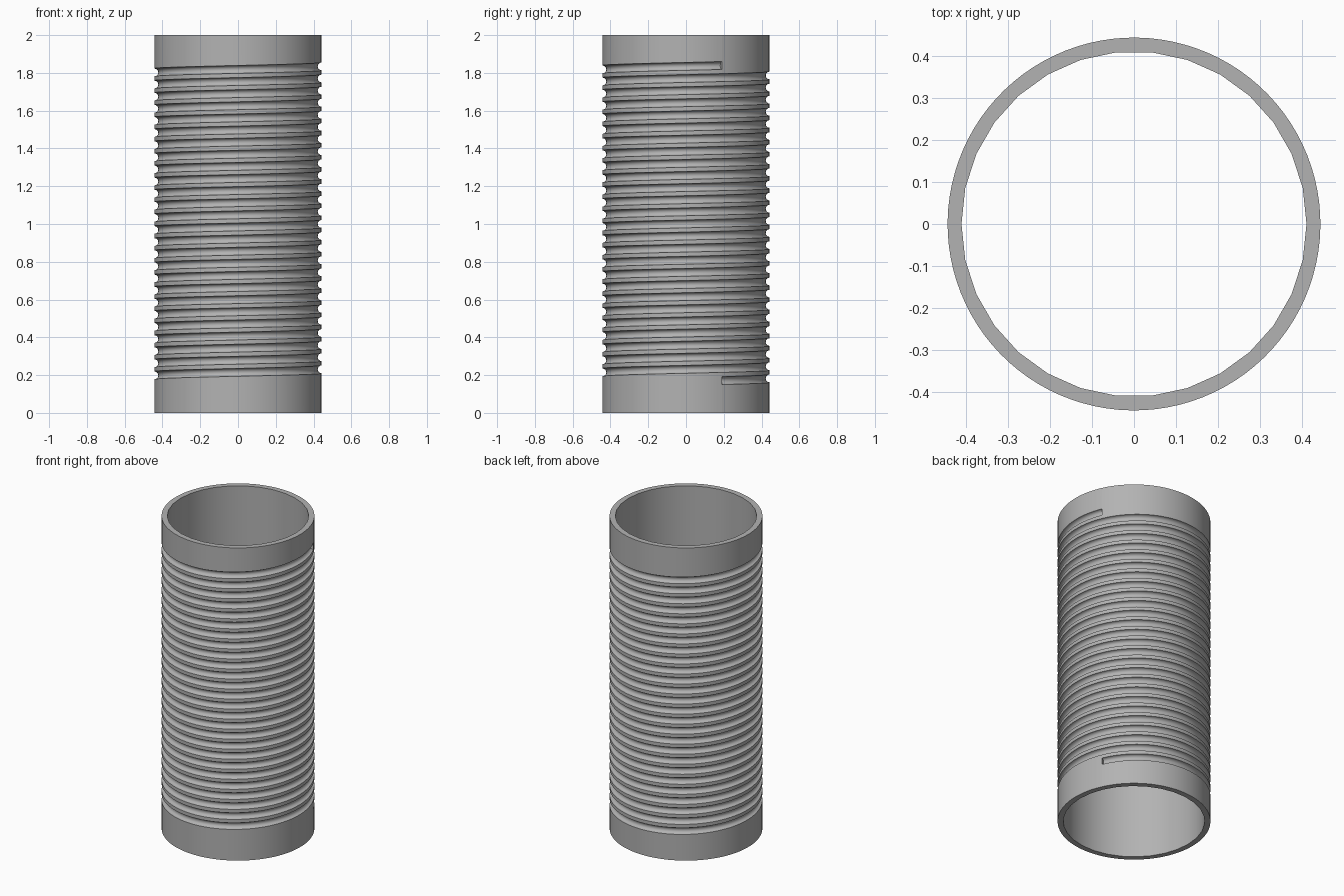
import bpy
import bmesh
import math

cube = bpy.data.objects.get("Cube")
if cube:
    bpy.data.objects.remove(cube)

HEIGHT, OUTER, INNER = 2.0, 0.443, 0.41
COLUMNS, INNER_SIDES = 96, 30
TURNS, START_Z, END_Z = 26, 0.171, 1.839
GROOVE, ARC = 0.021, 8
SEAM = math.asin(0.19 / OUTER)
PITCH = (END_Z - START_Z) / TURNS

grey = bpy.data.materials.new("grey plastic")
grey.use_nodes = True
colour = (0.45, 0.45, 0.45, 1)
grey.diffuse_color = colour
grey.node_tree.nodes["Principled BSDF"].inputs["Base Color"].default_value = colour

bm = bmesh.new()


def point(radius, angle, z):
    return bm.verts.new((radius * math.cos(angle), radius * math.sin(angle), z))


def column(i):
    """Vertical section of the outer wall, with one round notch per turn."""
    angle = SEAM + math.tau * i / COLUMNS
    verts = [point(OUTER, angle, 0)]
    for turn in range(TURNS):
        z = START_Z + PITCH * (turn + i / COLUMNS)
        for j in range(ARC + 1):
            a = math.pi * (j / ARC - 0.5)
            verts.append(point(OUTER - GROOVE * math.cos(a), angle, z + GROOVE * math.sin(a)))
    verts.append(point(OUTER, angle, HEIGHT))
    return verts


# Outer wall with the spiral groove
columns = [column(i) for i in range(COLUMNS + 1)]
for left, right in zip(columns, columns[1:]):
    for j in range(len(left) - 1):
        bm.faces.new((left[j], right[j], right[j + 1], left[j + 1]))

# Flat ends of the groove
bm.faces.new(columns[0][1:ARC + 2])
bm.faces.new(columns[-1][-2:-ARC - 3:-1])
bmesh.ops.remove_doubles(bm, verts=bm.verts[:], dist=0.0001)

# Inner wall
rings = [[point(INNER, math.tau * i / INNER_SIDES, z) for i in range(INNER_SIDES)]
         for z in (0, HEIGHT)]
for i in range(INNER_SIDES):
    k = (i + 1) % INNER_SIDES
    bm.faces.new((rings[0][k], rings[0][i], rings[1][i], rings[1][k]))

# Rims joining the walls
for z in (0, HEIGHT):
    edges = [e for e in bm.edges if all(abs(v.co.z - z) < 0.0001 for v in e.verts)]
    bmesh.ops.bridge_loops(bm, edges=edges)
    for face in bm.faces:
        if all(abs(v.co.z - z) < 0.0001 for v in face.verts):
            face.normal_update()
            if face.normal.z * (z - 1) < 0:
                face.normal_flip()

mesh = bpy.data.meshes.new("grooved_tube")
bm.to_mesh(mesh)
bm.free()
mesh.materials.append(grey)
tube = bpy.data.objects.new("grooved_tube", mesh)
bpy.context.collection.objects.link(tube)

bpy.ops.object.select_all(action="DESELECT")
tube.select_set(True)
bpy.context.view_layer.objects.active = tube
bpy.ops.object.shade_smooth_by_angle(angle=math.radians(35))
